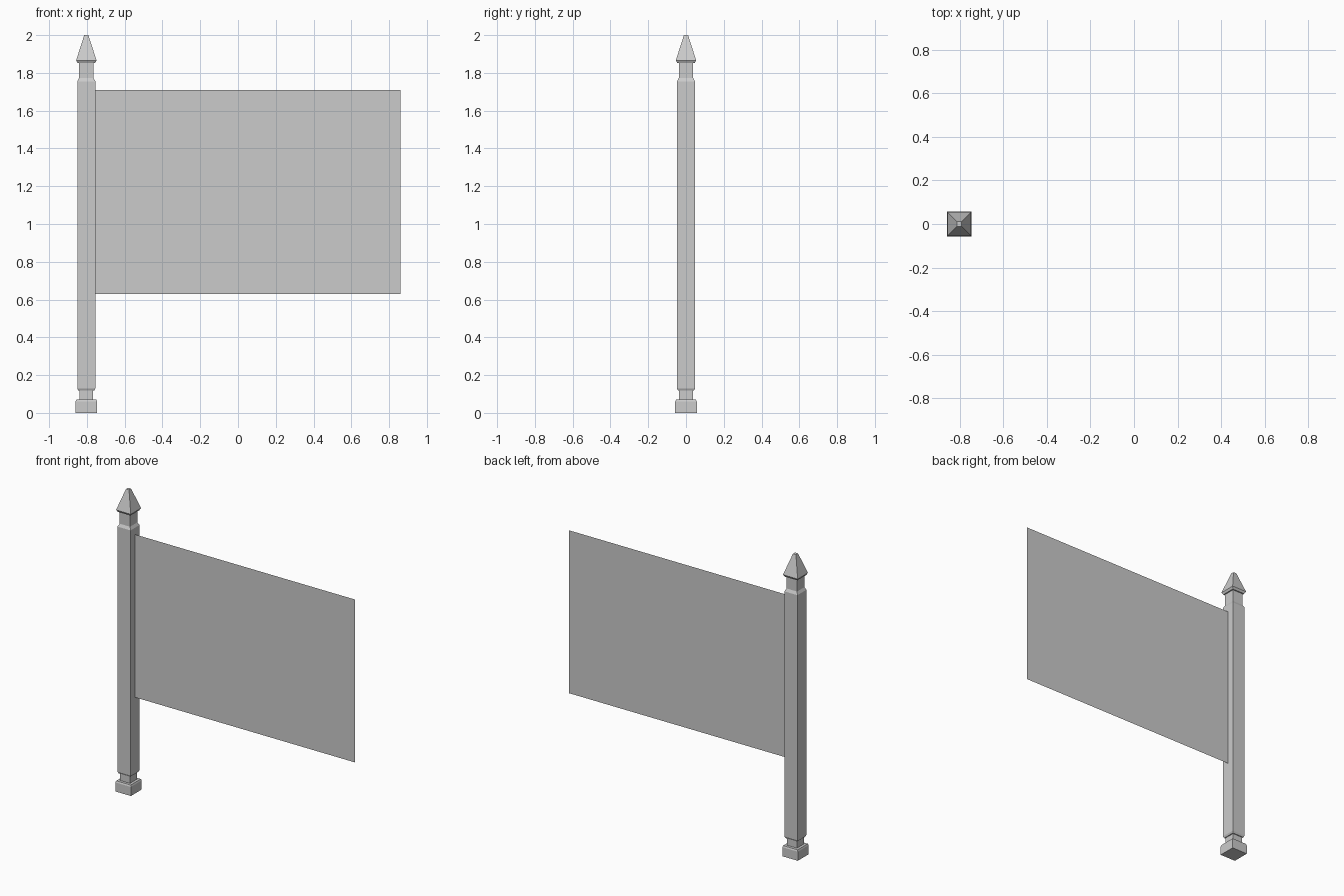
import bpy, bmesh

if "Cube" in bpy.data.objects:
    bpy.data.objects.remove(bpy.data.objects["Cube"])

POST_X = -0.803

grey = bpy.data.materials.new("plain_grey")
grey.diffuse_color = (0.6, 0.6, 0.6, 1)
grey.use_nodes = True
grey.node_tree.nodes["Principled BSDF"].inputs["Base Color"].default_value = grey.diffuse_color


def finish(name, bm):
    mesh = bpy.data.meshes.new(name)
    bm.to_mesh(mesh)
    bm.free()
    mesh.materials.append(grey)
    obj = bpy.data.objects.new(name, mesh)
    bpy.context.collection.objects.link(obj)
    return obj


def square_post(name, profile):
    """Stack square sections given as (half width, height) and cap both ends."""
    bm = bmesh.new()
    rings = [[bm.verts.new((POST_X + sx * h, sy * h, z))
              for sx, sy in ((-1, -1), (1, -1), (1, 1), (-1, 1))]
             for h, z in profile]
    for low, high in zip(rings, rings[1:]):
        for i in range(4):
            j = (i + 1) % 4
            bm.faces.new((low[i], low[j], high[j], high[i]))
    bm.faces.new(rings[0][::-1])
    bm.faces.new(rings[-1])
    return finish(name, bm)


# Post: foot, neck, long shaft, upper neck and pointed finial
square_post("post", [
    (0.057, 0.0), (0.057, 0.06), (0.053, 0.07), (0.036, 0.07),
    (0.036, 0.118), (0.042, 0.118), (0.048, 0.13),
    (0.048, 1.755), (0.038, 1.773), (0.038, 1.852),
    (0.046, 1.852), (0.054, 1.866), (0.011, 2.0)])

# Flat banner sheet fixed to the side of the shaft
bm = bmesh.new()
bm.faces.new([bm.verts.new((x, 0, z)) for x, z in
              ((-0.755, 0.63), (0.86, 0.63), (0.86, 1.71), (-0.755, 1.71))])
finish("banner", bm)
